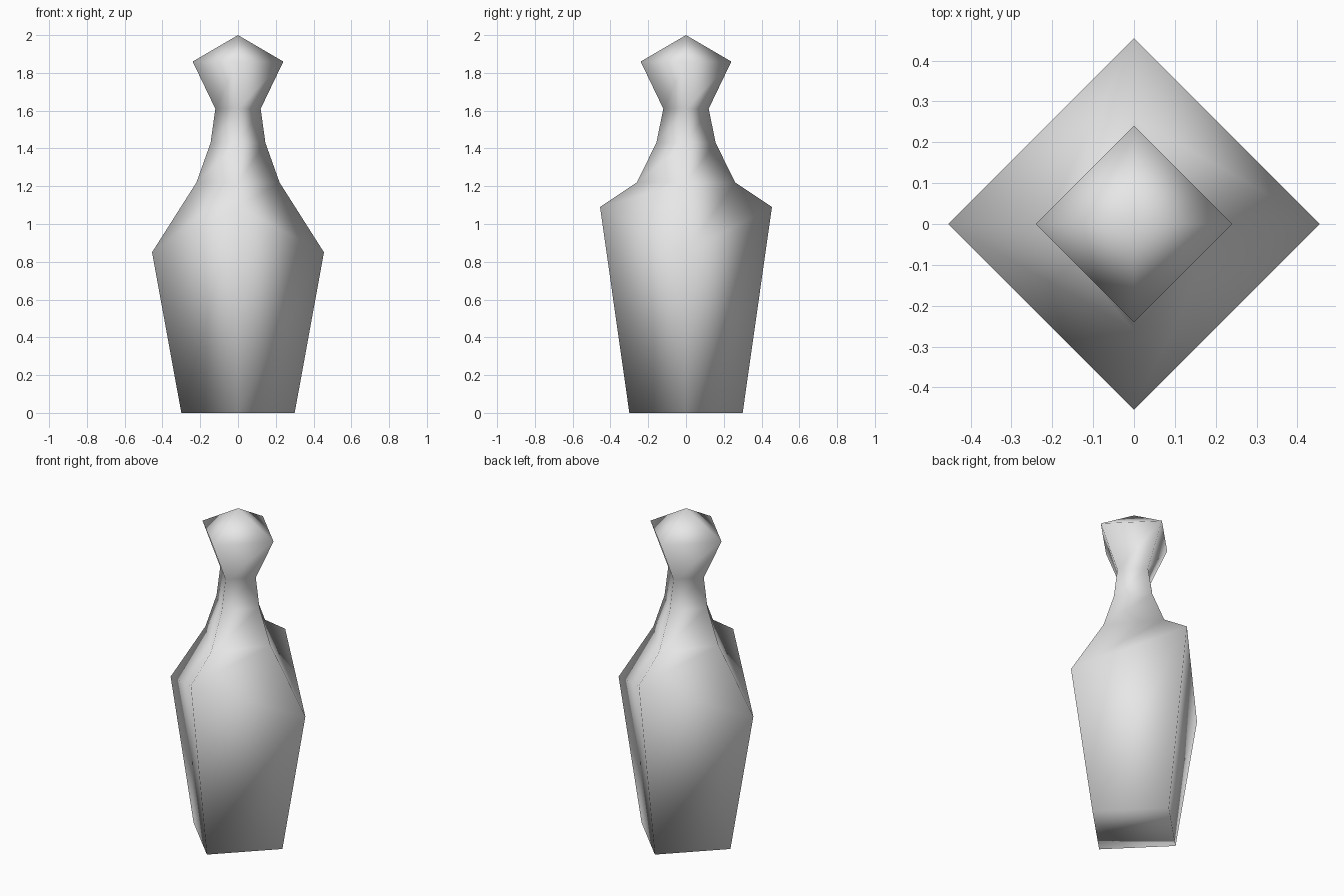
import bpy
import bmesh

if "Cube" in bpy.data.objects:
    bpy.data.objects.remove(bpy.data.objects["Cube"])

# One plain light grey for the whole piece
grey = bpy.data.materials.new("light_grey")
grey.diffuse_color = (0.8, 0.8, 0.8, 1)
grey.use_nodes = True
grey.node_tree.nodes["Principled BSDF"].inputs["Base Color"].default_value = grey.diffuse_color

# Four-cornered rings, bottom to top: (x radius, x height, y radius, y height)
RINGS = [
    (0.30, 0.00, 0.30, 0.00),    # base
    (0.455, 0.85, 0.455, 1.09),  # widest part, y corners sit higher
    (0.22, 1.22, 0.26, 1.22),    # shoulder
    (0.145, 1.43, 0.157, 1.43),  # lower neck
    (0.12, 1.61, 0.12, 1.61),    # upper neck
    (0.24, 1.86, 0.24, 1.86),    # head
]
APEX = 2.0

bm = bmesh.new()
rings = []
for rx, zx, ry, zy in RINGS:
    corners = [(rx, 0, zx), (0, ry, zy), (-rx, 0, zx), (0, -ry, zy)]
    rings.append([bm.verts.new(c) for c in corners])

# Side faces between neighbouring rings
for low, high in zip(rings, rings[1:]):
    for i in range(4):
        j = (i + 1) % 4
        bm.faces.new((low[i], low[j], high[j], high[i]))

# Closed base and pointed cap
bm.faces.new(rings[0][::-1])
tip = bm.verts.new((0, 0, APEX))
for i in range(4):
    bm.faces.new((rings[-1][i], rings[-1][(i + 1) % 4], tip))

# Smooth all over, so the corners blend
for face in bm.faces:
    face.smooth = True
bm.normal_update()

mesh = bpy.data.meshes.new("game_piece")
bm.to_mesh(mesh)
bm.free()
mesh.materials.append(grey)
piece = bpy.data.objects.new("game_piece", mesh)
bpy.context.collection.objects.link(piece)
